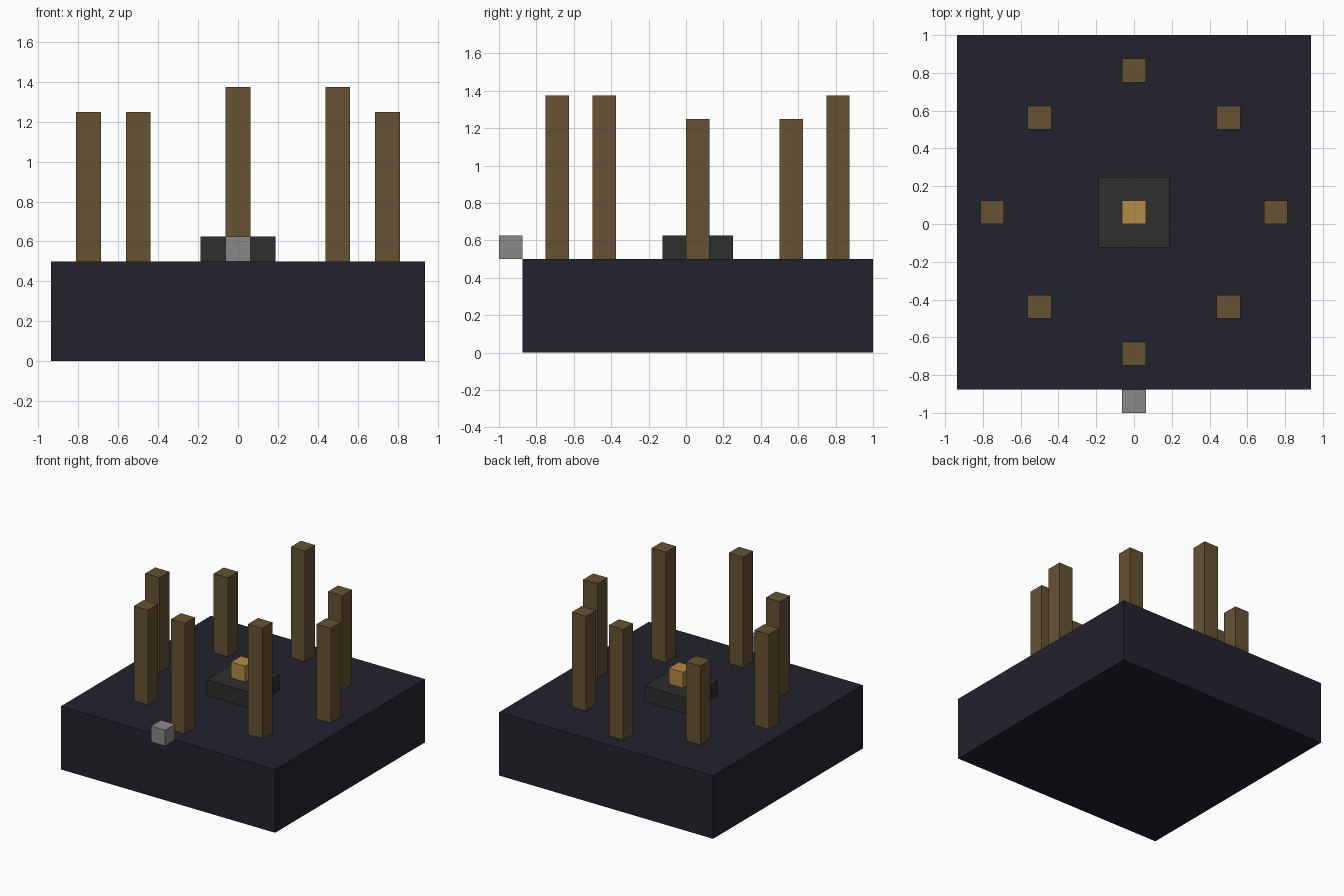
import bpy

if "Cube" in bpy.data.objects:
    bpy.data.objects.remove(bpy.data.objects["Cube"], do_unlink=True)

U = 0.125      # one block
FLOOR = 0.5    # top of the base


def material(name, srgb):
    """Flat colour given as 0-255 display values, stored linear."""
    lin = [((c / 255 + 0.055) / 1.055) ** 2.4 for c in srgb]
    mat = bpy.data.materials.new(name)
    mat.use_nodes = True
    mat.diffuse_color = (*lin, 1)
    bsdf = mat.node_tree.nodes["Principled BSDF"]
    bsdf.inputs["Base Color"].default_value = (*lin, 1)
    bsdf.inputs["Roughness"].default_value = 0.9
    return mat


def block(name, x, y, z, size, mat):
    """Box centred on x, y and standing on z."""
    bpy.ops.mesh.primitive_cube_add(size=1, location=(x, y, z + size[2] / 2))
    obj = bpy.context.object
    obj.name = name
    obj.scale = size
    bpy.ops.object.transform_apply(location=False, rotation=False, scale=True)
    obj.data.materials.append(mat)
    return obj


slate = material("dark slate", (34, 34, 45))
wood = material("brown wood", (102, 82, 52))
charcoal = material("charcoal", (46, 46, 46))
gold = material("gold", (180, 140, 70))
grey = material("grey stone", (136, 136, 136))

# Base, centre plinth with its gold block, and the front marker
block("base", 0, U / 2, 0, (15 * U, 15 * U, FLOOR), slate)
block("plinth", 0, U / 2, FLOOR, (3 * U, 3 * U, U), charcoal)
block("gold_block", 0, U / 2, FLOOR + U, (U, U, U), gold)
block("front_marker", 0, -7.5 * U, FLOOR, (U, U, U), grey)

# Ring of posts around the plinth: column, row and height in blocks
posts = {
    "front_post": (0, -6, 7),
    "front_left_post": (4, -4, 7),
    "left_post": (6, 0, 6),
    "back_left_post": (4, 4, 6),
    "back_post": (0, 6, 7),
    "back_right_post": (-4, 4, 5),
    "right_post": (-6, 0, 6),
    "front_right_post": (-4, -4, 6),
}
for name, (col, row, height) in posts.items():
    block(name, col * U, (row + 0.5) * U, FLOOR, (U, U, height * U), wood)
